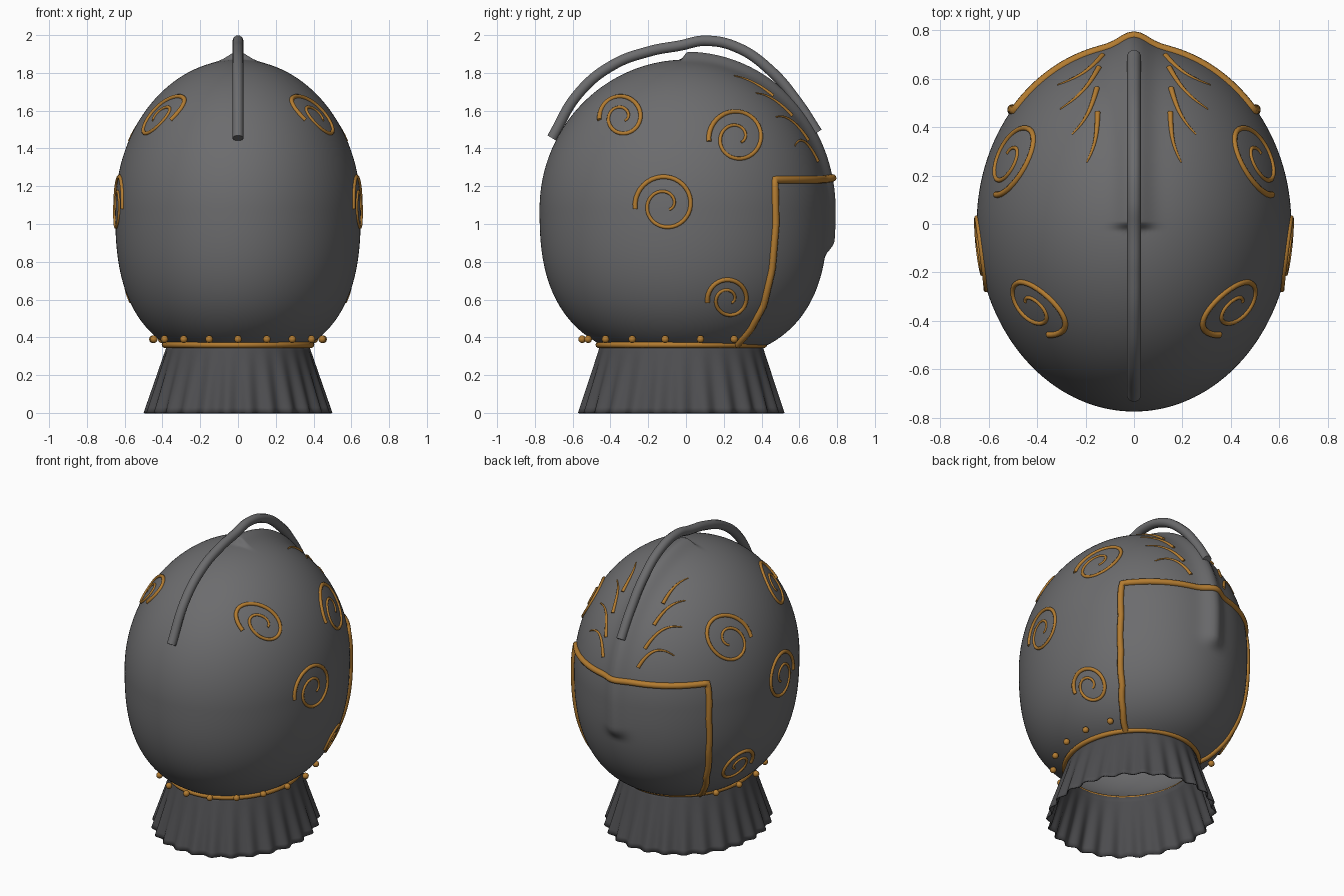
import bpy, bmesh, math
from mathutils import Vector

cube = bpy.data.objects.get("Cube")
if cube:
    bpy.data.objects.remove(cube, do_unlink=True)


def material(name, rgb):
    m = bpy.data.materials.new(name)
    m.use_nodes = True
    m.diffuse_color = (*rgb, 1)
    m.node_tree.nodes["Principled BSDF"].inputs["Base Color"].default_value = (*rgb, 1)
    return m


steel = material("steel grey", (0.15, 0.15, 0.155))
dark = material("dark visor grey", (0.055, 0.055, 0.058))
cloth = material("dark collar grey", (0.075, 0.075, 0.08))
gold = material("gold", (0.45, 0.20, 0.03))

# Shell dimensions
MID, TOP, LOW, WIDE, FRONT, BACK = 1.08, 0.79, 0.8, 0.65, 0.775, 0.75
RIM = 0.36


def ramp(v, lo, hi):
    t = min(1, max(0, (v - lo) / (hi - lo)))
    return t * t * (3 - 2 * t)


def girth(z):
    """Relative size of the shell at a height."""
    if z >= MID:
        return math.sqrt(max(0, 1 - ((z - MID) / TOP) ** 2))
    return (1 - ((MID - z) / LOW) ** 2.6) ** (1 / 2.6)


def lift(p):
    """Raise the central ridge that runs from the crown to the nose."""
    h = 0.042 * math.exp(-(p.x / 0.065) ** 2) * ramp(p.y, -0.03, 0.01) * ramp(p.z, 0.82, 0.92)
    return p + (p - Vector((0, 0, MID))).normalized() * h


def at_angle(a, z):
    s, y = girth(z), math.sin(a)
    return lift(Vector((WIDE * s * math.cos(a), (BACK if y > 0 else FRONT) * s * y, z)))


def at_side(y, z):
    s = girth(z)
    b = (BACK if y > 0 else FRONT) * s
    return lift(Vector((WIDE * s * math.sqrt(max(0, 1 - (y / b) ** 2)), y, z)))


def at_top(x, y):
    return lift(Vector((x, y, MID + TOP * math.sqrt(max(0, 1 - (x / WIDE) ** 2 - (y / BACK) ** 2)))))


def add_object(name, mesh, *mats):
    ob = bpy.data.objects.new(name, mesh)
    bpy.context.collection.objects.link(ob)
    mesh.materials.clear()
    for m in mats:
        mesh.materials.append(m)
    for p in mesh.polygons:
        p.use_smooth = True
    return ob


def tube(name, points, radius, mat, radii=None, closed=False, smooth=False):
    cu = bpy.data.curves.new(name, 'CURVE')
    cu.dimensions = '3D'
    cu.bevel_depth, cu.bevel_resolution, cu.use_fill_caps = radius, 3, True
    sp = cu.splines.new('BEZIER' if smooth else 'POLY')
    pts = sp.bezier_points if smooth else sp.points
    pts.add(len(points) - 1)
    for i, p in enumerate(points):
        if smooth:
            pts[i].co = p
            pts[i].handle_left_type = pts[i].handle_right_type = 'AUTO'
        else:
            pts[i].co = (*p, 1)
        pts[i].radius = radii[i] if radii else 1
    sp.use_cyclic_u = closed
    tmp = bpy.data.objects.new(name + "_path", cu)
    mesh = bpy.data.meshes.new_from_object(tmp)
    bpy.data.objects.remove(tmp)
    return add_object(name, mesh, mat)


def rings_mesh(name, rings):
    bm = bmesh.new()
    rows = [[bm.verts.new(p) for p in ring] for ring in rings]
    n = len(rows[0])
    for r0, r1 in zip(rows, rows[1:]):
        for i in range(n):
            bm.faces.new((r0[i], r0[(i + 1) % n], r1[(i + 1) % n], r1[i]))
    return bm, rows


def finish(bm, name):
    mesh = bpy.data.meshes.new(name)
    bm.to_mesh(mesh)
    bm.free()
    return mesh


# Visor outline: side edge as (y, z), topped by a level brow
EDGE = [(0.27, RIM), (0.34, 0.44), (0.41, 0.57), (0.455, 0.76), (0.475, 1.0), (0.47, 1.235)]
BROW = EDGE[-1][1]


def edge_y(z):
    for (y0, z0), (y1, z1) in zip(EDGE, EDGE[1:]):
        if z <= z1:
            return y0 + (y1 - y0) * (z - z0) / (z1 - z0)
    return EDGE[-1][0]


# Helmet shell with the visor area in a darker grey
SEG = 192
low = [MID - (MID - RIM) * math.sin(math.pi / 2 * (1 - i / 48)) for i in range(48)]
high = [MID + TOP * math.sin(math.pi / 2 * i / 64) for i in range(64)]
bm, rows = rings_mesh("shell", [[at_angle(2 * math.pi * i / SEG, z) for i in range(SEG)] for z in low + high])
pole = bm.verts.new(lift(Vector((0, 0, MID + TOP))))
for i in range(SEG):
    bm.faces.new((rows[-1][i], rows[-1][(i + 1) % SEG], pole))
for f in bm.faces:
    c = f.calc_center_median()
    f.material_index = int(c.z < BROW and c.y > edge_y(c.z))
add_object("helmet_shell", finish(bm, "helmet_shell"), steel, dark)

# Visor trim: up one side, across the brow, down the other
side = [at_side(edge_y(z), z) for z in (RIM + (BROW - RIM) * i / 30 for i in range(31))]
start = math.asin(EDGE[-1][0] / (BACK * girth(BROW)))
brow = [at_angle(start + (math.pi - 2 * start) * i / 60, BROW) for i in range(1, 60)]
other = [Vector((-p.x, p.y, p.z)) for p in reversed(side)]
tube("visor_trim", side + brow + other, 0.02, gold)

# Crest arching over the crown
crest = [(-0.71, 1.455), (-0.57, 1.69), (-0.39, 1.84), (-0.19, 1.915), (-0.03, 1.945),
         (0.1, 1.97), (0.27, 1.935), (0.45, 1.81), (0.59, 1.645), (0.695, 1.485)]
tube("crest", [(0, y, z) for y, z in crest], 0.029, steel, smooth=True)

# Pleated collar, flaring towards the floor
PLEATS, STEPS = 26, 12
rings = []
for j in range(STEPS + 1):
    t = j / STEPS
    ring = []
    for i in range(PLEATS * 10):
        a = 2 * math.pi * i / (PLEATS * 10)
        wave = 0.013 * t * math.cos(PLEATS * a)
        ring.append(((0.375 + 0.112 * t + wave) * math.cos(a),
                     -0.025 + (0.43 + 0.108 * t + wave) * math.sin(a), RIM * (1 - t)))
    rings.append(ring)
bm, rows = rings_mesh("collar", rings[::-1])
collar = add_object("pleated_collar", finish(bm, "pleated_collar"), cloth)
mod = collar.modifiers.new("thickness", 'SOLIDIFY')
mod.thickness = 0.008

# Neck ring
turn = [2 * math.pi * i / 96 for i in range(96)]
tube("neck_ring", [(0.388 * math.cos(a), -0.025 + 0.438 * math.sin(a), RIM) for a in turn],
     0.016, gold, closed=True)

# Rivets around the front and sides
for i in range(-6, 7):
    a = math.radians(19.6 * i)
    bm = bmesh.new()
    bmesh.ops.create_uvsphere(bm, u_segments=16, v_segments=10, radius=0.02)
    bmesh.ops.translate(bm, verts=bm.verts, vec=(0.455 * math.sin(a), -0.55 * math.cos(a), 0.39))
    add_object(f"rivet_{i + 7}", finish(bm, "rivet"), gold)

# Spiral ornaments (y, z, radius) and tapered brow strokes (start, end), on both sides
SPIRALS = [(-0.11, 1.10, 0.16), (-0.34, 1.565, 0.118), (0.27, 1.455, 0.15), (0.225, 0.6, 0.112)]
STROKES = [((0.13, 0.695), (0.315, 0.575)), ((0.145, 0.645), (0.305, 0.475)),
           ((0.153, 0.56), (0.256, 0.37)), ((0.15, 0.46), (0.195, 0.255))]
for sign, label in ((1, "left"), (-1, "right")):
    for k, (cy, cz, size) in enumerate(SPIRALS):
        path = []
        for i in range(61):
            t = i / 60
            a = math.pi * 1.04 - t * 1.65 * 2 * math.pi
            r = size * (1 - 0.8 * t ** 1.4)
            p = at_side(cy + r * math.cos(a), cz + r * math.sin(a))
            path.append((sign * p.x, p.y, p.z))
        tube(f"{label}_spiral_{k + 1}", path, 0.013, gold, [1 - 0.45 * i / 60 for i in range(61)])
    for k, (s, e) in enumerate(STROKES):
        path = []
        for i in range(17):
            t = i / 16
            bow = 0.012 * math.sin(math.pi * t)
            p = at_top(s[0] + (e[0] - s[0]) * t - bow, s[1] + (e[1] - s[1]) * t - bow)
            path.append((sign * p.x, p.y, p.z))
        tube(f"{label}_brow_stroke_{k + 1}", path, 0.012, gold, [1 - 0.7 * i / 16 for i in range(17)])
